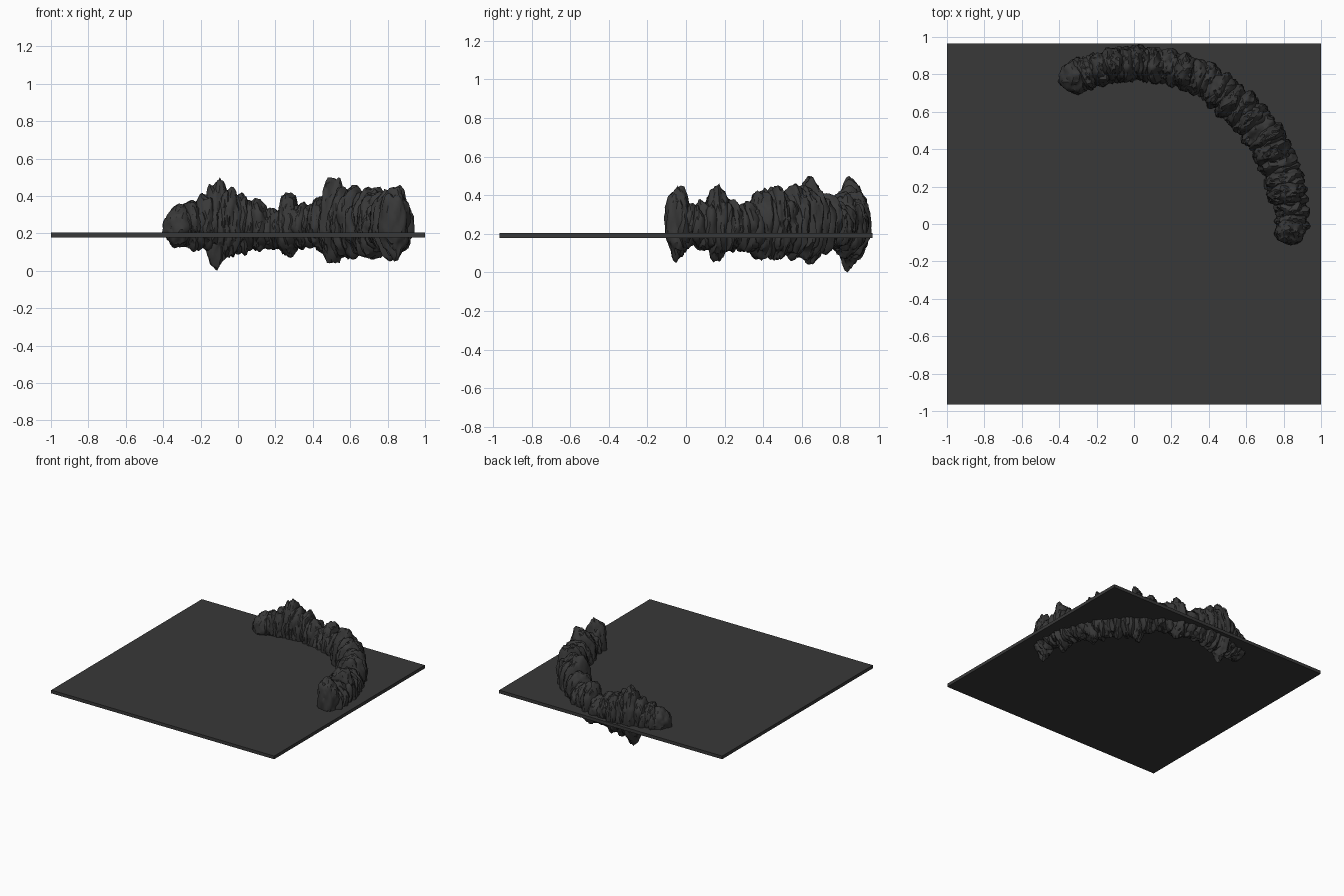
import bpy, bmesh, math, random
from mathutils import Vector, noise

if "Cube" in bpy.data.objects:
    bpy.data.objects.remove(bpy.data.objects["Cube"])

random.seed(4)

# one dark grey colour for everything
grey = bpy.data.materials.new("dark_grey")
grey.diffuse_color = (0.04, 0.04, 0.04, 1)
grey.use_nodes = True
grey.node_tree.nodes["Principled BSDF"].inputs["Base Color"].default_value = grey.diffuse_color


def finish(name, bm):
    bmesh.ops.recalc_face_normals(bm, faces=bm.faces)
    me = bpy.data.meshes.new(name)
    bm.to_mesh(me)
    bm.free()
    me.materials.append(grey)
    ob = bpy.data.objects.new(name, me)
    bpy.context.collection.objects.link(ob)
    return ob


# thin base slab
bm = bmesh.new()
bmesh.ops.create_cube(bm, size=1)
for v in bm.verts:
    v.co = (v.co.x * 2, v.co.y * 1.93, 0.192 + v.co.z * 0.026)
finish("base_slab", bm)


def remap(values, lo, hi):
    a, b = min(values), max(values)
    return [lo + (x - a) / (b - a) * (hi - lo) for x in values]


def add_boulder(bm, deg, top, bottom, inner, outer, half_len, detail=4):
    """Craggy boulder on the arc, fitted to the given radial and height range."""
    verts = bmesh.ops.create_icosphere(bm, subdivisions=detail, radius=1)["verts"]
    seed = Vector([random.uniform(-50, 50) for _ in range(3)])
    pts = []
    for v in verts:
        d = v.co.normalized()
        lump = 0.22 * noise.noise(d * 1.7 + seed)
        crag = 0.16 * (0.4 - abs(noise.noise(d * 3.2 + seed)))
        fine = 0.05 * noise.noise(d * 7 + seed)
        pts.append(d * (1 + lump + crag + fine))
    rad = remap([p.x for p in pts], inner, outer)
    tan = remap([p.y for p in pts], -half_len, half_len)
    hgt = remap([p.z for p in pts], bottom, top)
    a = math.radians(deg)
    c, s = math.cos(a), math.sin(a)
    for v, r, t, z in zip(verts, rad, tan, hgt):
        v.co = (r * c - t * s, r * s + t * c, z)


# main boulders: angle on the arc, top height, bottom height
ridge = [(112, .36, .12), (107, .38, .10), (102, .42, .10), (97.5, .50, .00),
         (93, .45, .07), (88.5, .42, .08), (83, .39, .10), (78, .34, .11),
         (72, .42, .07), (67, .37, .11), (63, .36, .12), (58, .41, .09),
         (51.5, .50, .04), (47, .45, .06), (42, .46, .06), (37, .42, .08),
         (33, .45, .06), (28, .44, .06), (23, .37, .10), (17, .38, .10),
         (11, .46, .05), (6, .38, .11), (1, .36, .12), (-3, .45, .05)]
bm = bmesh.new()
for deg, top, bottom in ridge:
    if deg > 100:
        inner, outer = 0.755, 0.945
    elif deg > 60:
        inner, outer = 0.76, 0.96
    elif deg > 8:
        inner, outer = 0.725, 0.95
    else:
        inner, outer = 0.755, 0.93
    j = random.uniform(-0.008, 0.008)
    length = 0.092 if deg == 112 else random.uniform(0.065, 0.076)
    add_boulder(bm, deg, top, bottom, inner + j, min(outer + j, 0.962), length)

# smaller rocks filling the gaps between neighbours
for (d0, t0, b0), (d1, t1, b1) in zip(ridge, ridge[1:]):
    mid = (d0 + d1) / 2 + random.uniform(-0.8, 0.8)
    add_boulder(bm, mid, min(t0, t1) * 0.97, max(b0, b1) + 0.005,
                0.755, 0.945, random.uniform(0.04, 0.055), 3)
rocks = finish("rock_ridge", bm)

bpy.context.view_layer.objects.active = rocks
rocks.select_set(True)
bpy.ops.object.shade_smooth_by_angle(angle=math.radians(35))
